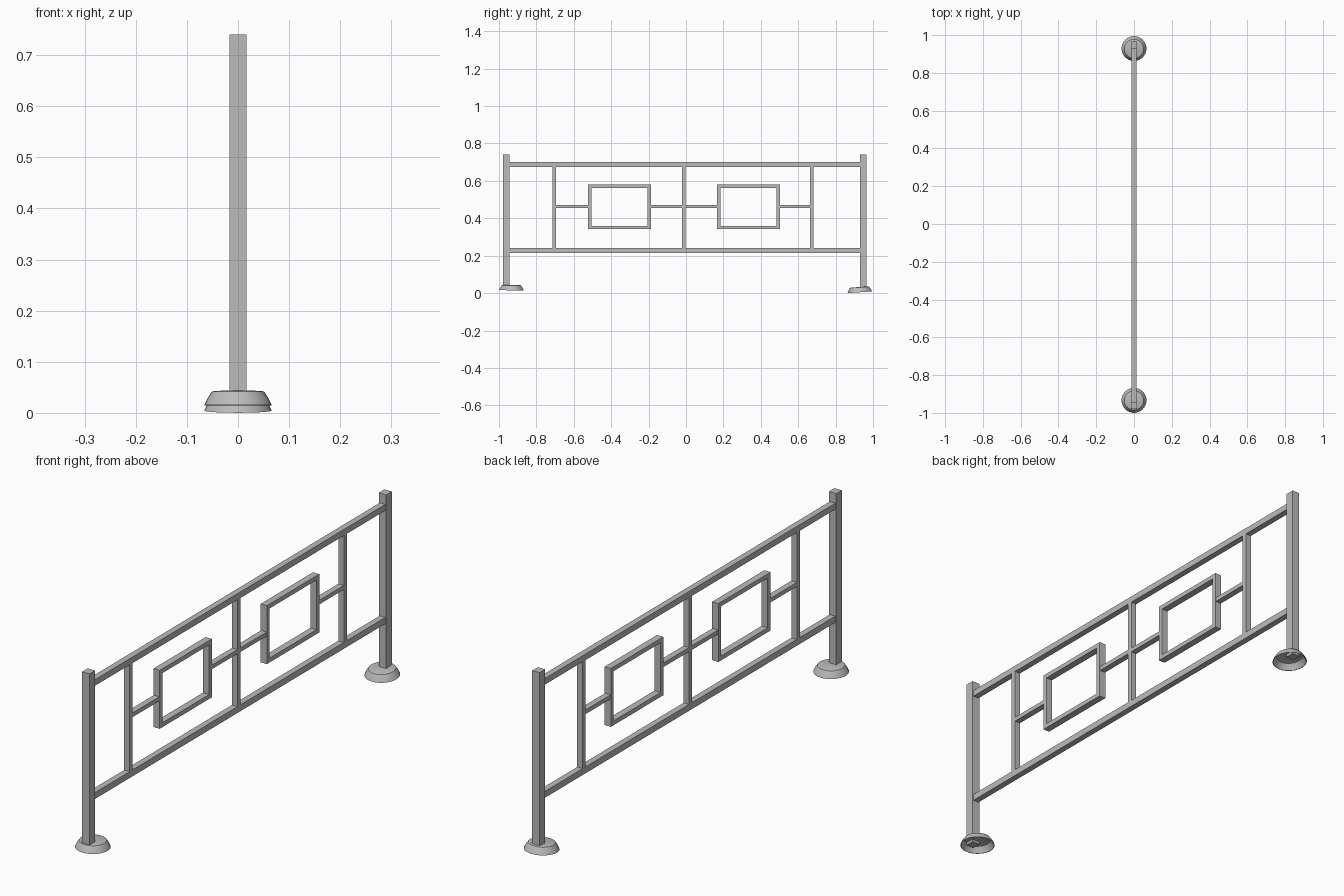
import bpy, math

cube = bpy.data.objects.get("Cube")
if cube:
    bpy.data.objects.remove(cube, do_unlink=True)

metal = bpy.data.materials.new("grey_metal")
metal.use_nodes = True
GREY = (0.5, 0.5, 0.5, 1)
metal.diffuse_color = GREY
metal.node_tree.nodes["Principled BSDF"].inputs["Base Color"].default_value = GREY


def bar(name, y0, y1, z0, z1, half_depth=0.0125):
    """Square bar spanning y0..y1 and z0..z1."""
    bpy.ops.mesh.primitive_cube_add(size=1, location=(0, (y0 + y1) / 2, (z0 + z1) / 2))
    ob = bpy.context.object
    ob.name = name
    ob.scale = (2 * half_depth, y1 - y0, z1 - z0)
    bpy.ops.object.transform_apply(location=False, rotation=False, scale=True)
    ob.data.materials.append(metal)


def foot(name, y, z, tilt):
    """Hollow bell-shaped foot, turned from a profile."""
    profile = [(0.066, 0), (0.0595, 0.014), (0.051, 0.0265), (0.046, 0.028)]
    inner = [(0.044, 0.025), (0.049, 0.0235), (0.0575, 0.012), (0.064, 0)]
    rings = profile + inner
    n = 32
    verts = [(r * math.cos(2 * math.pi * i / n), r * math.sin(2 * math.pi * i / n), h)
             for r, h in rings for i in range(n)]
    faces = []
    for k in range(len(rings)):
        if k == len(profile) - 1:
            continue
        a, b = k * n, (k + 1) % len(rings) * n
        faces += [(a + i, a + (i + 1) % n, b + (i + 1) % n, b + i) for i in range(n)]
    # Flat cap above and ceiling inside
    top, ceiling = (len(profile) - 1) * n, len(profile) * n
    faces.append(tuple(range(top, top + n)))
    faces.append(tuple(reversed(range(ceiling, ceiling + n))))
    me = bpy.data.meshes.new(name)
    me.from_pydata(verts, [], faces)
    me.materials.append(metal)
    ob = bpy.data.objects.new(name, me)
    bpy.context.collection.objects.link(ob)
    ob.location = (0, y, z)
    ob.rotation_euler.x = tilt
    bpy.ops.object.select_all(action='DESELECT')
    ob.select_set(True)
    bpy.context.view_layer.objects.active = ob
    bpy.ops.object.shade_smooth_by_angle(angle=math.radians(35))


# End posts and feet
bar("front_post", -0.979, -0.943, 0.03, 0.74, 0.0166)
bar("back_post", 0.93, 0.966, 0.018, 0.74, 0.0166)
foot("front_foot", -0.934, 0.015, -0.01)
foot("back_foot", 0.929, 0.0045, 0.065)

# Long rails
bar("top_rail", -0.945, 0.932, 0.675, 0.70)
bar("bottom_rail", -0.945, 0.932, 0.214, 0.24)

# Upright bars
for name, y in (("front", -0.705), ("middle", -0.011), ("back", 0.673)):
    bar(name + "_upright", y - 0.0095, y + 0.0095, 0.238, 0.677)

# Rectangular frames
T = 0.018
Z0, Z1 = 0.342, 0.58
frames = (("front", -0.524, -0.188), ("back", 0.166, 0.503))
for name, y0, y1 in frames:
    bar(name + "_frame_top", y0, y1, Z1 - T, Z1, 0.014)
    bar(name + "_frame_bottom", y0, y1, Z0, Z0 + T, 0.014)
    bar(name + "_frame_side_a", y0, y0 + T, Z0 + T, Z1 - T, 0.014)
    bar(name + "_frame_side_b", y1 - T, y1, Z0 + T, Z1 - T, 0.014)

# Short bars joining the frames to the uprights
for i, (y0, y1) in enumerate(((-0.697, -0.522), (-0.19, -0.019), (-0.003, 0.168), (0.501, 0.665))):
    bar("link_bar_%d" % (i + 1), y0, y1, 0.455, 0.472)
